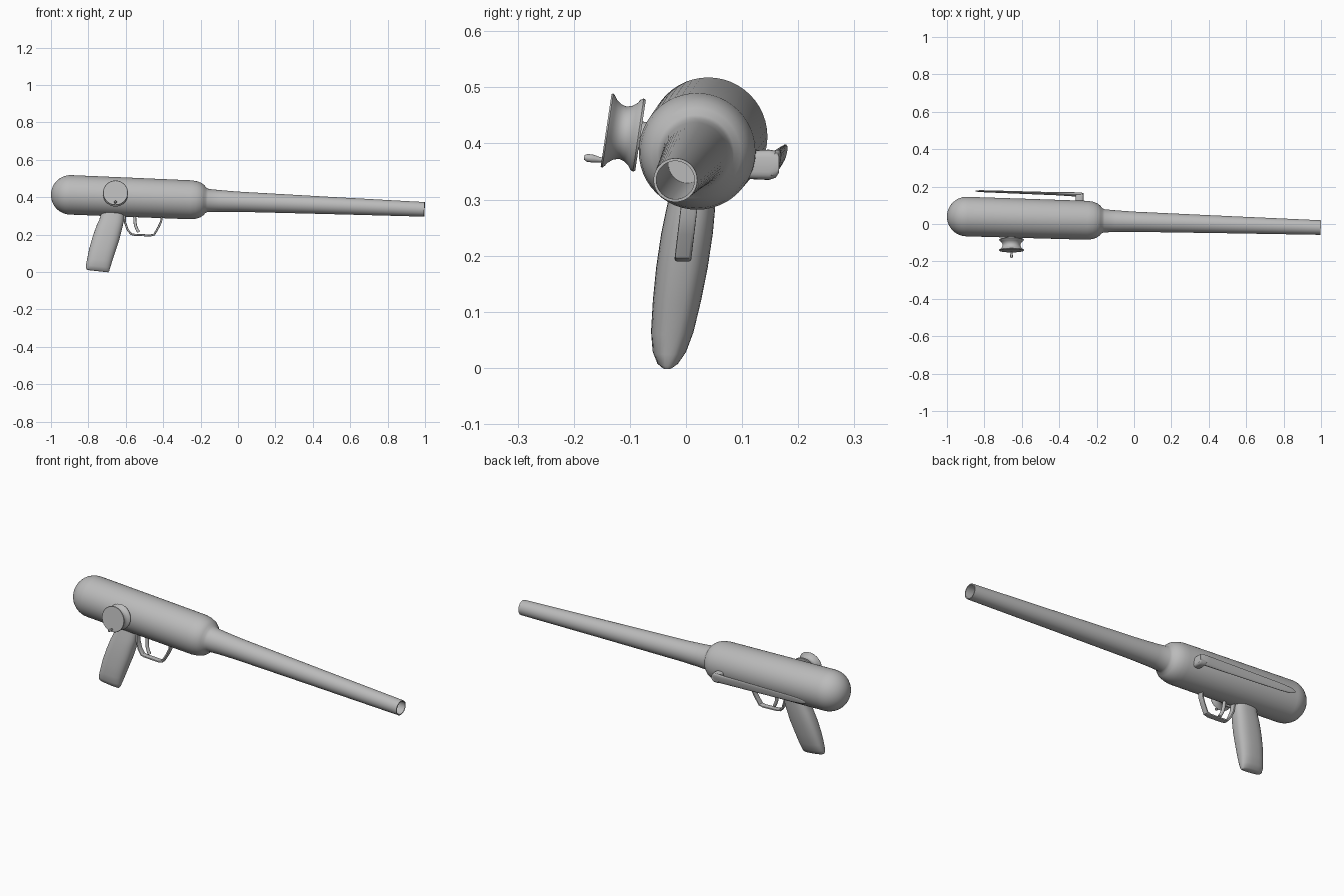
import bpy
import bmesh
import math
from mathutils import Vector

cube = bpy.data.objects.get("Cube")
if cube:
    bpy.data.objects.remove(cube)

grey = bpy.data.materials.new("plain_grey")
grey.use_nodes = True
grey.diffuse_color = (0.5, 0.5, 0.5, 1)
grey.node_tree.nodes["Principled BSDF"].inputs["Base Color"].default_value = (0.5, 0.5, 0.5, 1)

AXIS = Vector((1, -0.031, -0.041)).normalized()
ROLL = math.radians(8.5)


def axis_point(x):
    """Point on the sloping centre line of the body."""
    return Vector((x, 0.012 - 0.031 * x, 0.3756 - 0.041 * x))


def loft(name, rings, angle=40):
    """Skin a list of closed rings and cap both ends."""
    bm = bmesh.new()
    loops = [[bm.verts.new(p) for p in ring] for ring in rings]
    n = len(loops[0])
    for a, b in zip(loops, loops[1:]):
        for i in range(n):
            j = (i + 1) % n
            bm.faces.new((a[i], a[j], b[j], b[i]))
    bm.faces.new(loops[0][::-1])
    bm.faces.new(loops[-1])
    bmesh.ops.recalc_face_normals(bm, faces=bm.faces)
    mesh = bpy.data.meshes.new(name)
    bm.to_mesh(mesh)
    bm.free()
    obj = bpy.data.objects.new(name, mesh)
    bpy.context.collection.objects.link(obj)
    mesh.materials.append(grey)
    bpy.ops.object.select_all(action='DESELECT')
    obj.select_set(True)
    bpy.context.view_layer.objects.active = obj
    bpy.ops.object.shade_smooth_by_angle(angle=math.radians(angle))
    return obj


def oval(center, u, v, power=1.0, n=32):
    """Ring spanned by half-axes u and v; a power below 1 squares it off."""
    def bend(t):
        return math.copysign(abs(t) ** power, t)
    turns = [2 * math.pi * i / n for i in range(n)]
    return [center + u * bend(math.cos(t)) + v * bend(math.sin(t)) for t in turns]


def lathe(name, profile, start, direction, n=48):
    """Revolve (distance, radius) pairs about an axis."""
    d = direction.normalized()
    u = d.orthogonal().normalized()
    v = d.cross(u)
    return loft(name, [oval(start + d * s, u * r, v * r, n=n) for s, r in profile])


def bar(name, path, half_x, half_y, power=0.5):
    """Flat bar following (x, z) points, with the model's sideways roll."""
    pts = [Vector((x, (z - 0.24) * math.tan(ROLL) * 0.8, z)) for x, z in path]
    rings = []
    for i, p in enumerate(pts):
        before = (p - pts[max(i - 1, 0)]).normalized()
        after = (pts[min(i + 1, len(pts) - 1)] - p).normalized()
        t = (before + after).normalized()
        side = Vector((0, 1, 0))
        rings.append(oval(p, t.cross(side).normalized() * half_x, side * half_y, power, 16))
    return loft(name, rings)


# Rounded tank and long hollow barrel in one turned profile
R = 0.105
profile = [(-1 + R * (1 - math.cos(a)), R * math.sin(a) + 0.0005)
           for a in [math.pi / 2 * i / 12 for i in range(13)]]
profile += [(-0.6, R), (-0.25, 0.104), (-0.222, 0.100), (-0.198, 0.092), (-0.182, 0.080),
            (-0.172, 0.068), (-0.16, 0.062), (-0.1, 0.058), (0, 0.054), (0.5, 0.046),
            (0.997, 0.039), (0.997, 0.034), (0.6, 0.034), (0.3, 0.034)]
scale = 1 / AXIS.x
lathe("body_and_barrel", [(s * scale, r) for s, r in profile], axis_point(0), AXIS)

# Pistol grip: rear edge, front edge and half thickness at each height
grip = [(0.004, -0.802, -0.694, 0.010), (0.010, -0.811, -0.689, 0.019),
        (0.030, -0.813, -0.683, 0.030), (0.065, -0.806, -0.672, 0.038),
        (0.12, -0.795, -0.654, 0.043), (0.18, -0.778, -0.634, 0.046),
        (0.24, -0.757, -0.619, 0.046), (0.275, -0.741, -0.611, 0.044),
        (0.33, -0.725, -0.605, 0.040)]
rings = []
for z, back, front, thick in grip:
    center = Vector(((back + front) / 2, -0.034 + z * math.tan(ROLL), z))
    u = Vector(((front - back) / 2, 0, -0.006))
    rings.append(oval(center, u, Vector((0, thick, 0)), 0.75))
loft("grip", rings)

# Trigger guard and curved trigger
bar("trigger_guard", [(-0.607, 0.31), (-0.603, 0.262), (-0.590, 0.226), (-0.572, 0.203),
                      (-0.555, 0.199), (-0.47, 0.195), (-0.448, 0.200), (-0.425, 0.240),
                      (-0.411, 0.270), (-0.406, 0.31)], 0.0055, 0.015)
bar("trigger", [(-0.553, 0.31), (-0.551, 0.27), (-0.548, 0.248), (-0.540, 0.228),
                (-0.531, 0.213)], 0.008, 0.008, 0.8)

# Line reel: waisted spool on a short stem, tipped with the roll
reel_axis = Vector((0, -math.cos(ROLL), math.sin(ROLL)))
reel_start = Vector((-0.655, -0.085, 0.415))
spool = [(-0.05, 0.025), (-0.004, 0.025), (-0.004, 0.064), (0.0, 0.066), (0.005, 0.063),
         (0.010, 0.056), (0.018, 0.050), (0.028, 0.047), (0.038, 0.050), (0.047, 0.057),
         (0.051, 0.063), (0.055, 0.067), (0.058, 0.065), (0.058, 0.003)]
lathe("reel", spool, reel_start, reel_axis)
handle = [(0, 0.004), (0.01, 0.005), (0.02, 0.007), (0.030, 0.007), (0.036, 0.004)]
lathe("reel_handle", handle, Vector((-0.655, -0.146, 0.370)), reel_axis, 16)

# Belt clip: stalk at the front and a long tapering blade running back
stalk = []
for y, z, half in [(0.09, 0.364, 0.026), (0.125, 0.362, 0.026), (0.148, 0.362, 0.027),
                   (0.160, 0.363, 0.024), (0.166, 0.364, 0.016)]:
    stalk.append(oval(Vector((-0.292, y, z)), Vector((0.022, 0, 0)),
                      Vector((0, 0, half)), 0.55, 24))
loft("clip_stalk", stalk)

blade = []
for x, half, thick in [(-0.272, 0.020, 0.006), (-0.285, 0.025, 0.010), (-0.33, 0.025, 0.009),
                       (-0.42, 0.024, 0.006), (-0.6, 0.021, 0.005), (-0.76, 0.018, 0.004),
                       (-0.82, 0.014, 0.004), (-0.84, 0.008, 0.003), (-0.848, 0.002, 0.002)]:
    along = -0.27 - x
    center = Vector((x, 0.157 + 0.034 * along, 0.363 + 0.036 * along))
    blade.append(oval(center, Vector((0, thick, 0)), Vector((0, 0.2 * half, half)), 0.8, 24))
loft("clip_blade", blade)
